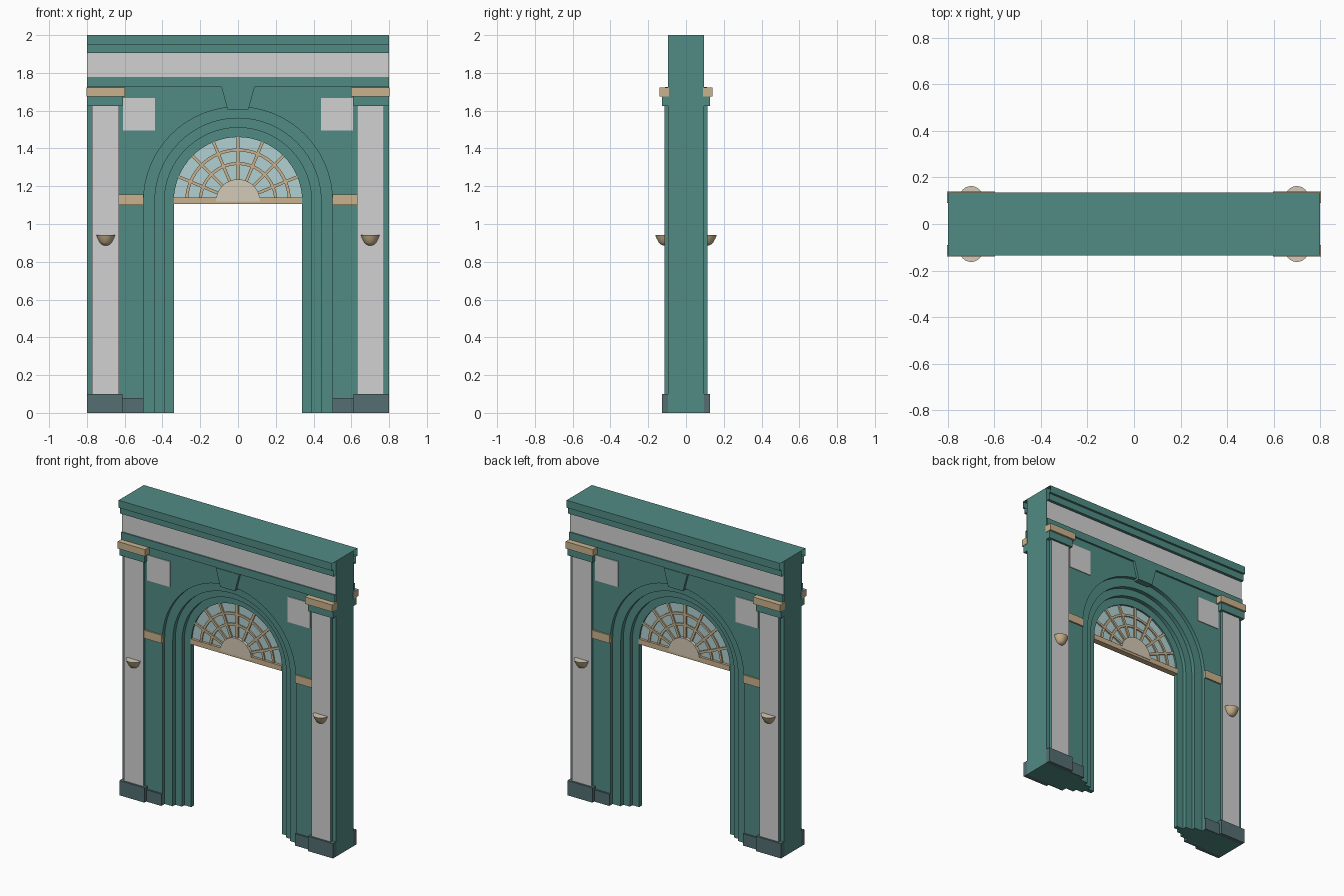
import bpy, bmesh
from math import sin, cos, pi

cube = bpy.data.objects.get("Cube")
if cube:
    bpy.data.objects.remove(cube, do_unlink=True)


def material(name, *srgb):
    color = [(c / 255) ** 2.2 for c in srgb] + [1]
    m = bpy.data.materials.new(name)
    m.use_nodes = True
    m.diffuse_color = color
    m.node_tree.nodes["Principled BSDF"].inputs["Base Color"].default_value = color
    return m


teal = material("teal paint", 82, 138, 131)
plaster = material("pale grey plaster", 208, 208, 208)
slate = material("slate plinth", 84, 110, 113)
tan = material("tan stone", 201, 177, 140)
cream = material("cream stone", 210, 200, 180)
glass = material("pale glass", 176, 207, 208)

SPRING = 1.12   # height of the arch centre
STEPS = 32


def finish(name, bm, mats, rule=None, mirror="", recalc=True, smooth=False):
    """Turn a bmesh into an object, colour its faces by rule, mirror it."""
    if recalc:
        bmesh.ops.recalc_face_normals(bm, faces=bm.faces)
    bm.normal_update()
    if rule:
        for f in bm.faces:
            f.material_index = rule(f)
    me = bpy.data.meshes.new(name)
    bm.to_mesh(me)
    bm.free()
    ob = bpy.data.objects.new(name, me)
    bpy.context.collection.objects.link(ob)
    for m in mats:
        me.materials.append(m)
    if smooth:
        bpy.ops.object.select_all(action="DESELECT")
        ob.select_set(True)
        bpy.context.view_layer.objects.active = ob
        bpy.ops.object.shade_smooth_by_angle(angle=0.6)
    if mirror:
        mod = ob.modifiers.new("mirror", "MIRROR")
        mod.use_axis = ["X" in mirror, "Y" in mirror, False]
        mod.use_mirror_merge = False
    return ob


def prism(name, outline, y0, y1, mats, **kw):
    """Extrude an x-z outline from y0 to y1."""
    bm = bmesh.new()
    face = bm.faces.new([bm.verts.new((x, y0, z)) for x, z in outline])
    new = bmesh.ops.extrude_face_region(bm, geom=[face], use_keep_orig=True)["geom"]
    verts = [v for v in new if isinstance(v, bmesh.types.BMVert)]
    bmesh.ops.translate(bm, verts=verts, vec=(0, y1 - y0, 0))
    return finish(name, bm, mats, **kw)


def block(name, x0, x1, z0, z1, depth, mat, **kw):
    """Box repeated at all four corners, from inside the wall out to depth."""
    outline = [(x0, z0), (x1, z0), (x1, z1), (x0, z1)]
    mats = mat if isinstance(mat, list) else [mat]
    return prism(name, outline, -depth, -0.09, mats, mirror="XY", **kw)


def arc(r):
    return [(r * cos(pi * i / STEPS), SPRING + r * sin(pi * i / STEPS))
            for i in range(STEPS + 1)]


# Wall with stepped arch reveals: sweep the step profile round the opening
W, D, H = 0.8, 0.095, 2.0
half = [(0.5, -D), (0.5, -0.07), (0.44, -0.07), (0.44, -0.042),
        (0.39, -0.042), (0.39, -0.015), (0.34, -0.015)]
profile = half + [(r, -y) for r, y in reversed(half)]
bm = bmesh.new()
rows = []
for r, y in profile:
    path = [(r, 0)] + arc(r) + [(-r, 0)]
    rows.append([bm.verts.new((x, y, z)) for x, z in path])
for a, b in zip(rows, rows[1:]):
    for i in range(len(a) - 1):
        bm.faces.new((a[i], a[i + 1], b[i + 1], b[i]))
corners = [[bm.verts.new((x, y, z)) for x, z in ((-W, 0), (-W, H), (W, H), (W, 0))]
           for y in (-D, D)]
front, back = corners
bm.faces.new(rows[0] + front)
bm.faces.new(rows[-1] + back)
for i in range(3):
    bm.faces.new((front[i], front[i + 1], back[i + 1], back[i]))
bm.faces.new([row[0] for row in rows] + [back[3], front[3]])
bm.faces.new([row[-1] for row in rows] + [back[0], front[0]])
finish("arched_wall", bm, [teal], smooth=True)

# Entablature: cornice, frieze and architrave as one moulding run, open at the ends
run = [(-D, H), (-0.135, H), (-0.135, 1.95), (-0.12, 1.95), (-0.12, 1.905),
       (-0.1, 1.905), (-0.1, 1.775), (-0.108, 1.775), (-0.108, 1.725), (-D, 1.725)]
bm = bmesh.new()
ends = [[bm.verts.new((x, y, z)) for y, z in run] for x in (-W, W)]
for i in range(len(run) - 1):
    bm.faces.new((ends[0][i], ends[0][i + 1], ends[1][i + 1], ends[1][i]))
finish("entablature", bm, [teal, plaster], mirror="Y", recalc=False,
       rule=lambda f: int(1.8 < f.calc_center_median().z < 1.9))

# Pilasters with plastered faces, plinths and capitals
block("pilaster", 0.63, 0.773, 0.1, 1.63, 0.113, [teal, plaster],
      rule=lambda f: int(f.normal.y < -0.9))
block("pilaster_plinth", 0.612, 0.8, 0, 0.1, 0.126, slate)
block("wall_plinth", 0.5, 0.612, 0, 0.08, 0.106, slate)
block("capital_neck", 0.612, 0.8, 1.625, 1.675, 0.127, teal)
block("capital_slab", 0.598, 0.803, 1.675, 1.722, 0.14, tan)

# Impost bands and square wall panels
block("impost_band", 0.5, 0.63, 1.1, 1.155, 0.105, tan)
block("square_panel", 0.44, 0.61, 1.495, 1.667, 0.1, plaster)

# Keystone
prism("keystone", [(-0.055, 1.605), (0.055, 1.605), (0.088, 1.725), (-0.088, 1.725)],
      -0.112, -0.065, [teal], mirror="Y")

# Fanlight: glass, sill, hub, two rings and radiating bars
prism("fanlight_glass", arc(0.342), -0.003, 0.003, [glass])
prism("fanlight_sill", [(-0.34, 1.105), (0.34, 1.105), (0.34, 1.14), (-0.34, 1.14)],
      -0.02, 0.02, [tan])
prism("fanlight_hub", arc(0.117), -0.023, 0.023, [cream], smooth=True)
for name, r in (("inner_ring", 0.2), ("outer_ring", 0.272)):
    prism(name, arc(r + 0.008) + arc(r - 0.008)[::-1], -0.011, 0.011, [tan], smooth=True)
for k in range(1, 8):
    a = pi * k / 8
    dx, dz, w = cos(a), sin(a), 0.008
    outline = [(dx * r - dz * s, SPRING + dz * r + dx * s)
               for r, s in ((0.1, -w), (0.342, -w), (0.342, w), (0.1, w))]
    prism(f"fanlight_bar_{k}", outline, -0.013, 0.013, [tan])

# Half-round bowl sconces on the pilasters
bowl = [(0.05, 0.942), (0.043, 0.924), (0.032, 0.903), (0.022, 0.892), (0.01, 0.887)]
bm = bmesh.new()
N = 16
rings = [[bm.verts.new((0.7 + r * cos(pi * i / N), -0.113 - r * sin(pi * i / N), z))
          for i in range(N + 1)] for r, z in bowl]
for a, b in zip(rings, rings[1:]):
    for i in range(N):
        bm.faces.new((a[i], a[i + 1], b[i + 1], b[i]))
bm.faces.new(rings[0])
bm.faces.new(rings[-1])
bm.faces.new([r[0] for r in rings] + [r[-1] for r in reversed(rings)])
finish("bowl_sconce", bm, [tan, cream], mirror="XY", smooth=True,
       rule=lambda f: int(f.normal.z > 0.9))
